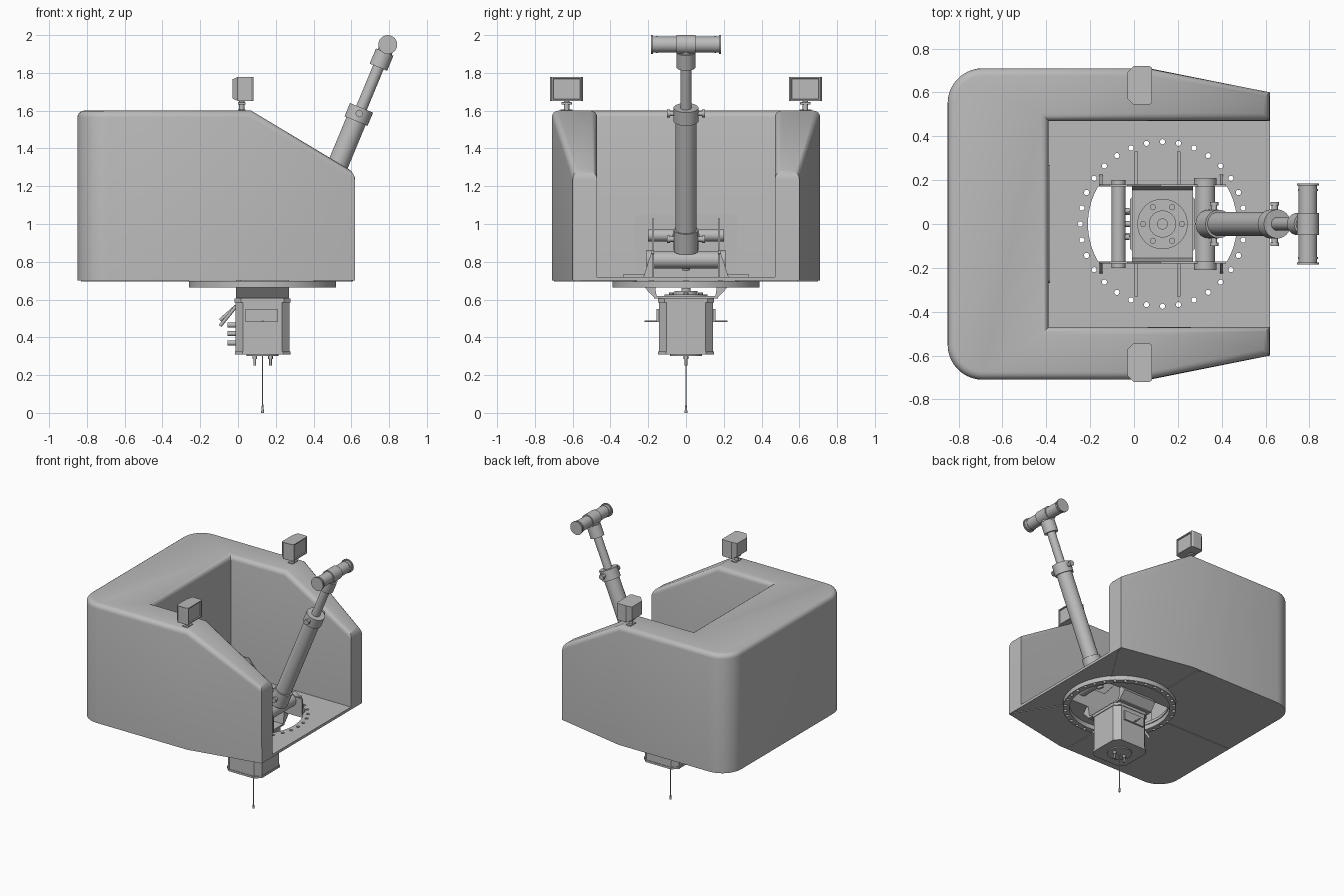
import bpy, bmesh
from math import sin, cos, radians, pi
from mathutils import Vector

old = bpy.data.objects.get("Cube")
if old:
    bpy.data.objects.remove(old, do_unlink=True)

grey = bpy.data.materials.new("plain grey")
grey.use_nodes = True
grey.diffuse_color = (0.5, 0.5, 0.5, 1)
grey.node_tree.nodes["Principled BSDF"].inputs["Base Color"].default_value = (0.5, 0.5, 0.5, 1)


def finish(name, bm, smooth=True):
    bmesh.ops.recalc_face_normals(bm, faces=bm.faces)
    me = bpy.data.meshes.new(name)
    bm.to_mesh(me)
    bm.free()
    me.materials.append(grey)
    ob = bpy.data.objects.new(name, me)
    bpy.context.collection.objects.link(ob)
    bpy.ops.object.select_all(action='DESELECT')
    bpy.context.view_layer.objects.active = ob
    ob.select_set(True)
    if smooth:
        bpy.ops.object.shade_smooth_by_angle(angle=radians(32))
    return ob


def extrude(bm, pts, axis, lo, hi):
    """Extrude a 2D outline along an axis; returns the far face."""
    put = {'x': lambda u, v, w: (w, u, v), 'y': lambda u, v, w: (u, w, v),
           'z': lambda u, v, w: (u, v, w)}[axis]
    a = [bm.verts.new(put(u, v, lo)) for u, v in pts]
    b = [bm.verts.new(put(u, v, hi)) for u, v in pts]
    for i in range(len(pts)):
        j = (i + 1) % len(pts)
        bm.faces.new((a[i], a[j], b[j], b[i]))
    bm.faces.new(a[::-1])
    return bm.faces.new(b)


def prism(name, pts, axis, lo, hi, bevel=0):
    bm = bmesh.new()
    extrude(bm, pts, axis, lo, hi)
    if bevel:
        bmesh.ops.bevel(bm, geom=bm.edges[:], offset=bevel, segments=2, affect='EDGES', profile=0.5)
    return finish(name, bm)


def box(name, x0, x1, y0, y1, z0, z1, bevel=0):
    return prism(name, [(x0, y0), (x1, y0), (x1, y1), (x0, y1)], 'z', z0, z1, bevel)


def rod(name, p, q, r, r2=None, n=24):
    p, q = Vector(p), Vector(q)
    bm = bmesh.new()
    bmesh.ops.create_cone(bm, cap_ends=True, segments=n, radius1=r,
                          radius2=r if r2 is None else r2, depth=(q - p).length)
    bm.transform(Vector((0, 0, 1)).rotation_difference(q - p).to_matrix().to_4x4())
    bmesh.ops.translate(bm, verts=bm.verts, vec=(p + q) / 2)
    return finish(name, bm)


def arc(cx, cy, r, a0, a1, n):
    return [(cx + r * cos(radians(a0 + (a1 - a0) * i / n)),
             cy + r * sin(radians(a0 + (a1 - a0) * i / n))) for i in range(n + 1)]


# Cabin shell: U-shaped wall, sloping down towards the open end
KNEE, CX = 0.07, 0.13
half = [(-0.39, 0.47), (KNEE, 0.47), (0.62, 0.47), (0.62, 0.60), (KNEE, 0.71)]
half += arc(-0.69, 0.55, 0.16, 90, 180, 10)
outline = half + [(x, -y) for x, y in reversed(half)]
bm = bmesh.new()
top = extrude(bm, outline, 'z', 0.70, 1.60)
for v in top.verts:
    v.co.z -= max(0, v.co.x - KNEE) * 0.6
rim = list(top.edges)
for s in (1, -1):
    pair = [v for v in bm.verts if abs(v.co.x - KNEE) < 1e-4 and v.co.z > 1.5 and v.co.y * s > 0]
    bmesh.ops.connect_verts(bm, verts=pair)
bmesh.ops.bevel(bm, geom=rim, offset=0.035, segments=4, affect='EDGES', profile=0.5)
finish("cabin_shell", bm)

# Floor and turntable ring, pierced by the centre opening and bolt holes
floor = box("floor", -0.40, 0.62, -0.48, 0.48, 0.70, 0.72)
bm = bmesh.new()
N = 72
loops = [[bm.verts.new((CX + r * cos(2 * pi * i / N), r * sin(2 * pi * i / N), z)) for i in range(N)]
         for r, z in ((0.39, 0.665), (0.39, 0.699), (0.345, 0.699), (0.345, 0.665))]
for k in range(4):
    a, b = loops[k], loops[(k + 1) % 4]
    for i in range(N):
        j = (i + 1) % N
        bm.faces.new((a[i], a[j], b[j], b[i]))
ring = finish("turntable_ring", bm)
bm = bmesh.new()
extrude(bm, arc(CX, 0, 0.34, -30, 30, 14) + arc(CX, 0, 0.34, 150, 210, 14), 'z', 0.5, 0.9)
for i in range(32):
    x, y = arc(CX, 0, 0.375, 0, 360, 32)[i]
    extrude(bm, arc(x, y, 0.012, 0, 330, 11), 'z', 0.5, 0.9)
cutter = finish("hole_cutter", bm, False)
cutter.hide_render = True
for ob in (floor, ring):
    mod = ob.modifiers.new("holes", 'BOOLEAN')
    mod.operation, mod.solver, mod.object = 'DIFFERENCE', 'EXACT', cutter
    bpy.context.view_layer.objects.active = ob
    bpy.ops.object.modifier_apply(modifier=mod.name)
bpy.data.objects.remove(cutter, do_unlink=True)

# Rear wall panel
panel = [(-0.27, 0.72), (0.27, 0.72)] + arc(0.25, 1.03, 0.02, 0, 90, 4) + arc(-0.25, 1.03, 0.02, 90, 180, 4)
prism("rear_wall_panel", panel, 'x', -0.392, -0.383)

# Underside strips
box("underside_strip_rear", -0.83, -0.26, -0.012, 0.012, 0.695, 0.70)
for s in (1, -1):
    lo, hi = sorted((s * 0.38, s * 0.70))
    box("underside_strip_side", -0.01, 0.015, lo, hi, 0.695, 0.70)
    prism("underside_strip_corner", [(0.40, s * 0.28), (0.42, s * 0.26), (0.61, s * 0.56), (0.61, s * 0.59)],
          'z', 0.695, 0.70)

# Winch frame: side plates, gussets, floor ribs and hanging bracket
frame = [(-0.16, 0.70), (0.42, 0.70), (0.42, 0.84), (0.12, 0.86), (-0.03, 1.03), (-0.11, 1.03), (-0.16, 0.86)]
for s in (1, -1):
    prism("frame_plate", frame, 'y', s * 0.17, s * 0.18)
    for x in (-0.15, 0.40):
        prism("frame_gusset", [(s * 0.18, 0.72), (s * 0.225, 0.72), (s * 0.18, 0.86)], 'x', x - 0.007, x + 0.007)
    for x in (0.01, 0.205):
        lo, hi = sorted((s * 0.18, s * 0.33))
        box("floor_rib", x - 0.008, x + 0.008, lo, hi, 0.72, 0.735)
    prism("bracket_side", [(s * 0.17, 0.71), (s * 0.185, 0.71), (s * 0.22, 0.665), (s * 0.17, 0.612), (s * 0.155, 0.612)],
          'x', -0.01, 0.27)
box("bracket_floor", -0.01, 0.27, -0.17, 0.17, 0.605, 0.618)
rod("cross_bar_upper", (-0.07, -0.20, 0.94), (-0.07, 0.20, 0.94), 0.032)
rod("cross_bar_lower", (0.325, -0.17, 0.81), (0.325, 0.17, 0.81), 0.045)
for s in (1, -1):
    rod("cross_bar_cap", (0.325, s * 0.17, 0.81), (0.325, s * 0.21, 0.81), 0.052)
    rod("bar_clamp", (-0.07, s * 0.06, 0.94), (-0.02, s * 0.06, 0.94), 0.012, n=12)

# Mounting flange and hub above the drive unit
rod("mount_flange", (CX, 0, 0.618), (CX, 0, 0.628), 0.115, n=40)
rod("mount_hub", (CX, 0, 0.628), (CX, 0, 0.645), 0.062)
rod("mount_hub_tip", (CX, 0, 0.645), (CX, 0, 0.66), 0.025)
for x, y in arc(CX, 0, 0.088, 0, 300, 5):
    rod("flange_bolt", (x, y, 0.628), (x, y, 0.637), 0.014, n=10)


# Drive unit: chamfered block with cap plates, side panels and connectors
def octagon(h, c):
    q = [(h, h - c), (h - c, h), (c - h, h), (-h, h - c)]
    return [(CX + x, y) for x, y in q + [(-x, -y) for x, y in q]]


prism("drive_block", octagon(0.143, 0.04), 'z', 0.325, 0.585)
prism("drive_top_plate", octagon(0.148, 0.035), 'z', 0.585, 0.606)
prism("drive_bottom_plate", octagon(0.147, 0.04), 'z', 0.31, 0.325)
rod("drive_end_cap", (CX, 0, 0.302), (CX, 0, 0.31), 0.085, n=32)
for s in (1, -1):
    lo, hi = sorted((s * 0.14, s * 0.155))
    box("drive_side_panel", 0.04, 0.21, lo, hi, 0.48, 0.55)
    rod("side_pin", (CX, s * 0.14, 0.485), (CX, s * 0.22, 0.485), 0.005, n=8)
    rod("bottom_pin", (CX + s * 0.042, 0, 0.285), (CX + s * 0.042, 0, 0.31), 0.012, n=12)
    rod("bottom_pin_tip", (CX + s * 0.042, 0, 0.25), (CX + s * 0.042, 0, 0.285), 0.007, n=12)
    rod("angled_connector", (-0.01, s * 0.05, 0.565), (-0.095, s * 0.05, 0.475 + s * 0.015), 0.009, n=12)
for z in (0.37, 0.42, 0.465):
    rod("rear_connector", (-0.055, 0, z), (-0.01, 0, z), 0.013, n=12)
rod("plumb_line", (CX, 0, 0.04), (CX, 0, 0.31), 0.003, n=8)
rod("plumb_bob", (CX, 0, 0), (CX, 0, 0.05), 0.008, 0.003, n=12)


# Tilted telescopic boom, positioned by height along its axis
def axis(z, y=0):
    return (0.32 + (z - 0.81) * 0.415, y, z)


for name, z0, z1, r in (("boom_foot", 0.76, 0.87, 0.022), ("boom_lower_collar", 0.86, 0.97, 0.065),
                        ("boom_tube", 0.95, 1.57, 0.055), ("boom_middle_collar", 1.545, 1.615, 0.066),
                        ("boom_rod", 1.60, 1.85, 0.030), ("boom_upper_collar", 1.83, 1.91, 0.050),
                        ("boom_neck", 1.90, 1.94, 0.040)):
    rod(name, axis(z0), axis(z1), r, n=32)
for z in (0.92, 1.585):
    for s in (1, -1):
        rod("collar_bolt", axis(z, s * 0.05), axis(z, s * 0.085), 0.014, n=12)
        rod("collar_knob", axis(z, s * 0.085), axis(z, s * 0.10), 0.020, n=12)
rod("boom_head", axis(1.95, -0.18), axis(1.95, 0.18), 0.042, n=32)
rod("boom_head_sleeve", axis(1.95, -0.05), axis(1.95, 0.05), 0.050, n=32)
for s in (1, -1):
    rod("boom_head_band", axis(1.95, s * 0.15), axis(1.95, s * 0.16), 0.045, n=32)
    rod("boom_head_flange", axis(1.95, s * 0.175), axis(1.95, s * 0.185), 0.050, n=32)

# Work lamps with recessed lenses, one on each wall
for s in (1, -1):
    y = s * 0.632
    q = [(-0.03, 0.06), (-0.002, 0.088), (0.07, 0.088), (0.082, 0.08)]
    bm = bmesh.new()
    extrude(bm, [(a, y + b) for a, b in q] + [(a, y - b) for a, b in reversed(q)], 'z', 1.652, 1.778)
    for v in bm.verts:
        if v.co.x < -0.02:
            v.co.z = 1.715 + (v.co.z - 1.715) * 0.8
    bm.normal_update()
    lens = [f for f in bm.faces if all(v.co.x > 0.08 for v in f.verts)]
    bmesh.ops.recalc_face_normals(bm, faces=bm.faces)
    bmesh.ops.inset_region(bm, faces=lens, thickness=0.011, depth=0)
    bmesh.ops.inset_region(bm, faces=lens, thickness=0.003, depth=-0.008)
    finish("work_lamp", bm, False)
    box("lamp_base", 0.0, 0.04, y - 0.032, y + 0.032, 1.595, 1.606)
    rod("lamp_stem", (0.02, y, 1.60), (0.02, y, 1.66), 0.014, n=16)
    box("lamp_yoke", 0.0, 0.04, y - 0.028, y + 0.028, 1.632, 1.645, 0.003)
